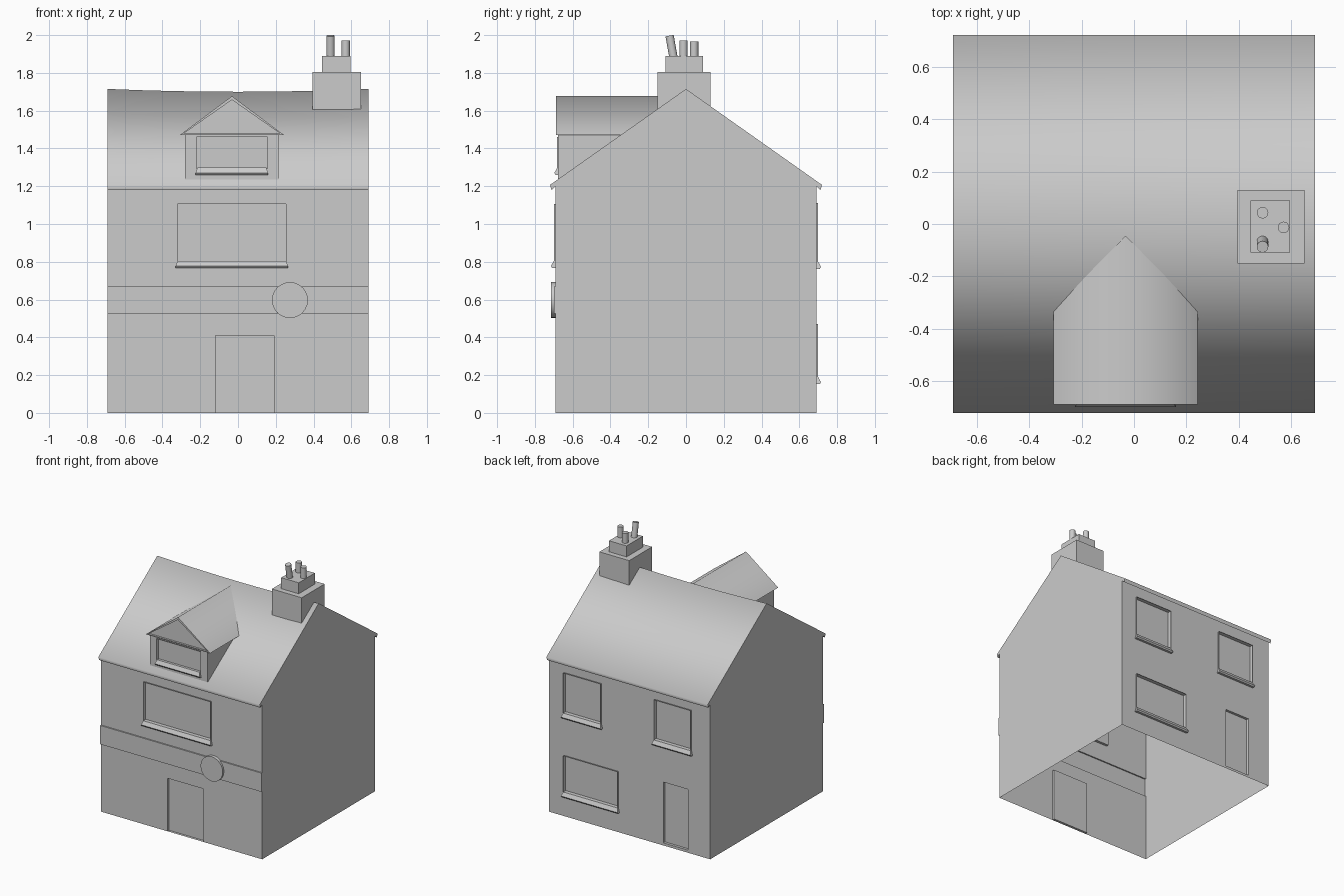
import bpy, bmesh, math
from mathutils import Vector, Matrix

cube = bpy.data.objects.get("Cube")
if cube:
    bpy.data.objects.remove(cube, do_unlink=True)

grey = bpy.data.materials.new("plain_grey")
grey.use_nodes = True
tone = (0.6, 0.6, 0.6, 1)
grey.diffuse_color = tone
grey.node_tree.nodes["Principled BSDF"].inputs["Base Color"].default_value = tone

W = 0.69      # half width and half depth of the walls
WALL_TOP = 1.2
RIDGE = 1.715


def finish(name, bm, smooth=None):
    mesh = bpy.data.meshes.new(name)
    bm.to_mesh(mesh)
    bm.free()
    mesh.materials.append(grey)
    ob = bpy.data.objects.new(name, mesh)
    bpy.context.collection.objects.link(ob)
    if smooth:
        bpy.ops.object.select_all(action='DESELECT')
        ob.select_set(True)
        bpy.context.view_layer.objects.active = ob
        bpy.ops.object.shade_smooth_by_angle(angle=math.radians(smooth))
    return ob


def add_face(bm, points, flip=False):
    if flip:
        points = points[::-1]
    return bm.faces.new([bm.verts.new(p) for p in points])


def corners(x0, x1, z0, z1):
    return [(x0, z0), (x1, z0), (x1, z1), (x0, z1)]


def wall(name, side, y, x_range, z_range, openings):
    """Sheet wall; each opening is x0, x1, z0, z1, panel offset, rim offset (outward)."""
    bm = bmesh.new()
    xs = sorted(set(x_range).union(*[o[:2] for o in openings]))
    zs = sorted(set(z_range).union(*[o[2:4] for o in openings]))
    back = side > 0
    for x0, x1 in zip(xs, xs[1:]):
        for z0, z1 in zip(zs, zs[1:]):
            cx, cz = (x0 + x1) / 2, (z0 + z1) / 2
            if any(o[0] < cx < o[1] and o[2] < cz < o[3] for o in openings):
                continue
            add_face(bm, [(x, y, z) for x, z in corners(x0, x1, z0, z1)], back)
    for *rect, panel, rim in openings:
        loop = corners(*rect)
        add_face(bm, [(x, y + side * panel, z) for x, z in loop], back)
        low, high = sorted((panel, rim))
        for p, q in zip(loop, loop[1:] + loop[:1]):
            y0, y1 = y + side * low, y + side * high
            add_face(bm, [(p[0], y0, p[1]), (q[0], y0, q[1]),
                          (q[0], y1, q[1]), (p[0], y1, p[1])], back != (panel < 0))
    return finish(name, bm)


def sill(name, side, y, x0, x1, z):
    """Sloping ledge that flares out towards its lower edge."""
    section = [(0, 0, 0), (0.01, 0, 0), (0.025, -0.028, 0.01), (0.018, -0.038, 0.01), (0, -0.038, 0.01)]
    bm = bmesh.new()
    ends = [[bm.verts.new((x + sx * flare, y + side * out, z + dz)) for out, dz, flare in section]
            for x, sx in ((x0, -1), (x1, 1))]
    n = len(section)
    for i in range(n):
        j = (i + 1) % n
        bm.faces.new([ends[0][i], ends[0][j], ends[1][j], ends[1][i]])
    for end in ends:
        bm.faces.new(end)
    bmesh.ops.recalc_face_normals(bm, faces=bm.faces)
    finish(name, bm)


def box(name, x0, x1, y0, y1, z0, z1):
    bm = bmesh.new()
    bmesh.ops.create_cube(bm, size=1)
    bmesh.ops.scale(bm, vec=(x1 - x0, y1 - y0, z1 - z0), verts=bm.verts)
    bmesh.ops.translate(bm, vec=((x0 + x1) / 2, (y0 + y1) / 2, (z0 + z1) / 2), verts=bm.verts)
    finish(name, bm)


def rod(name, start, end, radius, sides):
    a, b = Vector(start), Vector(end)
    turn = (b - a).to_track_quat('Z', 'Y').to_matrix().to_4x4()
    bm = bmesh.new()
    bmesh.ops.create_cone(bm, cap_ends=True, segments=sides, radius1=radius, radius2=radius,
                          depth=(b - a).length, matrix=Matrix.Translation((a + b) / 2) @ turn)
    finish(name, bm, 40)


# Front and back walls with recessed doors, rimmed windows and a raised band
SUNK, RIM = -0.02, 0.01
front_window = (-0.32, 0.255, 0.805, 1.105)
back_windows = {"back_upper_left": (0.24, 0.56, 0.8, 1.11),
                "back_upper_right": (-0.53, -0.215, 0.8, 1.11),
                "back_lower": (0.095, 0.56, 0.19, 0.47)}
wall("front_wall", -1, -W, (-W, W), (0, WALL_TOP),
     [(-0.12, 0.19, 0, 0.41, SUNK, 0), (-W, W, 0.525, 0.67, RIM, 0), (*front_window, SUNK, RIM)])
wall("back_wall", 1, W, (-W, W), (0, WALL_TOP),
     [(-0.5, -0.29, 0.02, 0.49, SUNK, 0)] + [(*w, SUNK, RIM) for w in back_windows.values()])
sill("front_sill", -1, -W, front_window[0], front_window[1], front_window[2])
for name, w in back_windows.items():
    sill(name + "_sill", 1, W, w[0], w[1], w[2])
rod("round_sign", (0.275, -W, 0.597), (0.275, -0.715, 0.597), 0.095, 24)

# Main roof with a sagging ridge and turned-down eaves
half = [(W, WALL_TOP), (0.712, 1.18), (0.72, 1.207)]
profile = [(-y, z) for y, z in half] + [(0, RIDGE)] + half[::-1]
bm = bmesh.new()
rows = []
for i in range(9):
    t = i / 4 - 1
    rows.append([bm.verts.new((t * W, y, z - (0.015 * (1 - t * t) if y == 0 else 0)))
                 for y, z in profile])
for a, b in zip(rows, rows[1:]):
    for i in range(len(profile) - 1):
        bm.faces.new([a[i], b[i], b[i + 1], a[i + 1]])
finish("main_roof", bm, 80)

# Gable walls
for side, name in ((1, "left_gable"), (-1, "right_gable")):
    bm = bmesh.new()
    add_face(bm, [(side * W, y, z) for y, z in [(-W, 0)] + profile + [(W, 0)]], side > 0)
    finish(name, bm)

# Dormer body
DX0, DX1, DY, DZ0, DZ1 = -0.28, 0.215, -0.677, 1.235, 1.475
wall("dormer_front", -1, DY, (DX0, DX1), (DZ0, DZ1), [(-0.22, 0.155, 1.295, 1.46, SUNK, 0.005)])
sill("dormer_sill", -1, DY + 0.005, -0.215, 0.15, 1.298)
for x, name in ((DX0, "dormer_right_side"), (DX1, "dormer_left_side")):
    bm = bmesh.new()
    add_face(bm, [(x, DY, DZ0), (x, -0.32, DZ1), (x, DY, DZ1)], x < 0)
    finish(name, bm)

# Dormer roof with a sunken pediment
bm = bmesh.new()
outline = [(-0.307, 1.472), (0.243, 1.472), (-0.032, 1.677)]
front = [bm.verts.new((x, -0.688, z)) for x, z in outline]
rear = [bm.verts.new((x, y, z)) for (x, z), y in zip(outline, (-0.325, -0.325, -0.045))]
pediment = bm.faces.new(front)
for i in range(3):
    j = (i + 1) % 3
    bm.faces.new([front[j], front[i], rear[i], rear[j]])
bm.normal_update()
bmesh.ops.inset_individual(bm, faces=[pediment], thickness=0.02)
bmesh.ops.translate(bm, vec=(0, 0.015, 0),
                    verts=bmesh.ops.extrude_discrete_faces(bm, faces=[pediment])["faces"][0].verts)
finish("dormer_roof", bm, 80)

# Chimney stack and pots
box("chimney_stack", 0.395, 0.65, -0.15, 0.13, 1.605, 1.805)
box("chimney_cap", 0.445, 0.595, -0.108, 0.09, 1.8, 1.89)
pots = [((0.49, -0.066, 1.88), (0.49, -0.087, 1.997)),
        ((0.57, -0.013, 1.88), (0.57, -0.013, 1.972)),
        ((0.49, 0.043, 1.88), (0.49, 0.043, 1.967))]
for i, (low, high) in enumerate(pots):
    rod(f"chimney_pot_{i + 1}", low, high, 0.022, 16)
